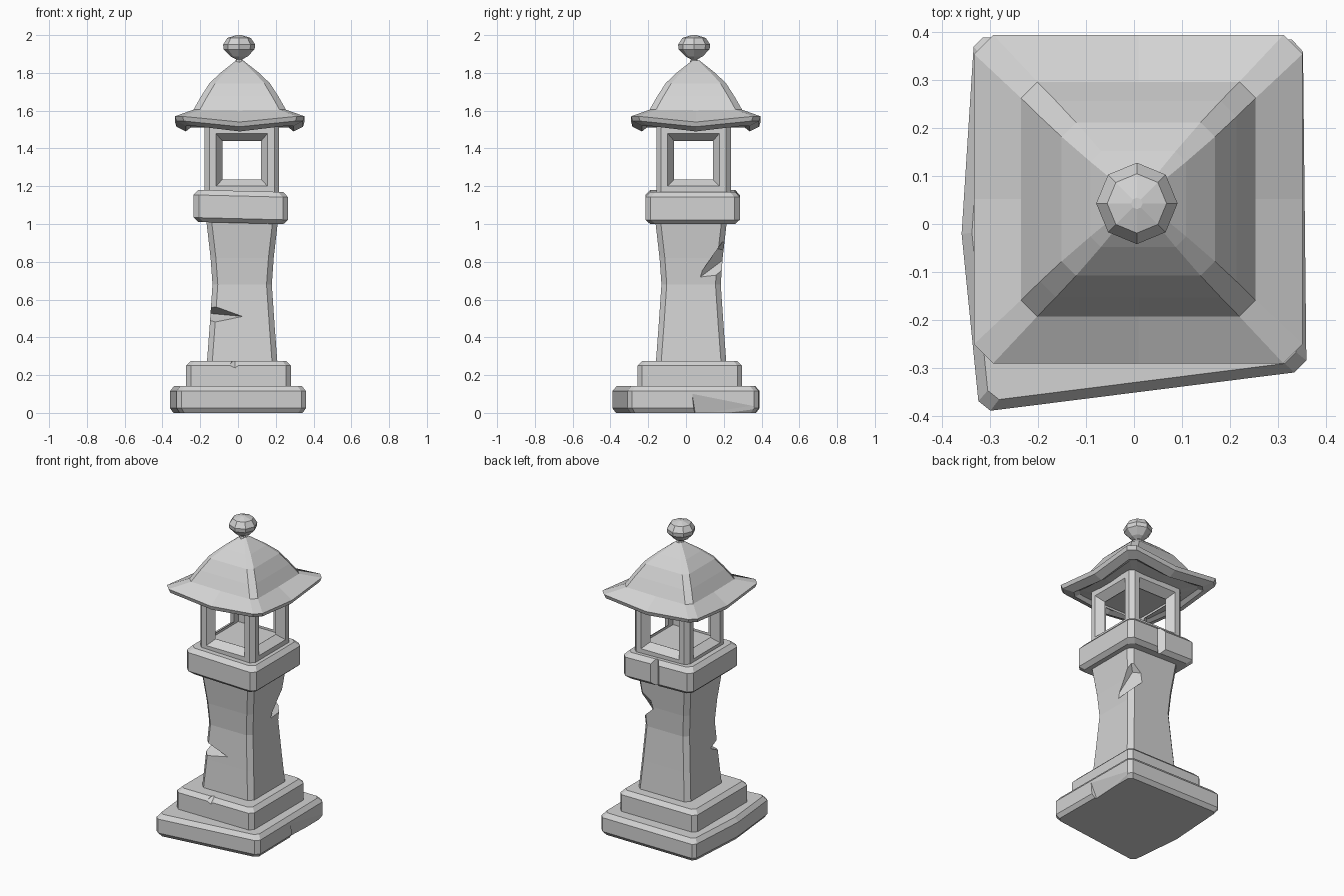
import bpy, bmesh, math
from mathutils import Vector

if "Cube" in bpy.data.objects:
    bpy.data.objects.remove(bpy.data.objects["Cube"])

stone = bpy.data.materials.new("grey stone")
stone.diffuse_color = (0.65, 0.65, 0.65, 1)
stone.use_nodes = True
stone.node_tree.nodes["Principled BSDF"].inputs["Base Color"].default_value = stone.diffuse_color


def finish(bm, name):
    bmesh.ops.remove_doubles(bm, verts=bm.verts, dist=1e-5)
    bmesh.ops.recalc_face_normals(bm, faces=bm.faces)
    me = bpy.data.meshes.new(name)
    bm.to_mesh(me)
    bm.free()
    me.materials.append(stone)
    ob = bpy.data.objects.new(name, me)
    bpy.context.collection.objects.link(ob)
    return ob


def ring(cx, cy, h, c, z, zmid=None):
    """Square ring with cut corners; zmid adds a mid point to each side."""
    pts = []
    for k in range(4):
        a = k * math.pi / 2
        side = [(h, -h + c, z), (h, h - c, z)]
        if zmid is not None:
            side.insert(1, (h, 0, zmid))
        for x, y, zz in side:
            pts.append((cx + x * math.cos(a) - y * math.sin(a),
                        cy + x * math.sin(a) + y * math.cos(a), zz))
    return pts


def loft(name, rings):
    bm = bmesh.new()
    vs = [[bm.verts.new(p) for p in r] for r in rings]
    n = len(vs[0])
    for a, b in zip(vs, vs[1:]):
        for i in range(n):
            bm.faces.new((a[i], a[(i + 1) % n], b[(i + 1) % n], b[i]))
    bm.faces.new(vs[0][::-1])
    bm.faces.new(vs[-1])
    return finish(bm, name)


def chip(ob, pts):
    """Knock a convex piece out of a part."""
    bm = bmesh.new()
    for p in pts:
        bm.verts.new(p)
    res = bmesh.ops.convex_hull(bm, input=bm.verts)
    bmesh.ops.delete(bm, geom=[v for v in bm.verts if not v.link_faces], context='VERTS')
    cutter = finish(bm, "chip_cutter")
    cutter.hide_render = True
    mod = ob.modifiers.new("chip", 'BOOLEAN')
    mod.operation = 'DIFFERENCE'
    mod.solver = 'EXACT'
    mod.object = cutter
    dg = bpy.context.evaluated_depsgraph_get()
    me = bpy.data.meshes.new_from_object(ob.evaluated_get(dg))
    ob.modifiers.clear()
    ob.data = me
    bpy.data.objects.remove(cutter)


# Uneven ground slab
outline = [(-0.30, -0.39), (0.335, -0.31), (0.36, -0.285), (0.353, 0.36), (0.33, 0.385),
           (-0.315, 0.39), (-0.335, 0.37), (-0.36, -0.02), (-0.325, -0.37)]


def slab(s, z):
    return [(x * s, y * s, z) for x, y in outline]


base = loft("base_slab", [slab(0.95, 0), slab(1, 0.025), slab(1, 0.115), slab(0.94, 0.142)])
chip(base, [(0.362, 0.03, 0.12), (0.325, 0.05, -0.01), (0.42, 0.03, -0.01), (0.42, 0.03, 0.12),
            (0.36, 0.42, 0.05), (0.345, 0.42, -0.01), (0.42, 0.42, -0.01), (0.42, 0.42, 0.05)])

# Step above the slab
step = loft("step", [ring(0.003, 0.02, 0.277, 0.025, 0.135), ring(0.003, 0.02, 0.277, 0.025, 0.25),
                     ring(0.003, 0.02, 0.252, 0.02, 0.275)])
chip(step, [(-0.06, -0.28, 0.30), (0.04, -0.28, 0.30), (-0.06, -0.28, 0.235), (-0.015, -0.28, 0.215),
            (0.03, -0.28, 0.25), (-0.015, -0.205, 0.29)])

# Waisted pillar
pillar = loft("pillar", [ring(0.022, 0.027, h, 0.028, z) for h, z in
                         ((0.187, 0.26), (0.172, 0.46), (0.157, 0.68), (0.167, 0.82), (0.19, 1.02))])
chip(pillar, [(-0.19, -0.18, 0.61), (-0.19, -0.18, 0.45), (-0.19, -0.02, 0.53),
              (0.03, -0.145, 0.51), (-0.105, -0.09, 0.51)])
chip(pillar, [(0.25, 0.25, 0.98), (0.25, 0.25, 0.68), (0.20, 0.05, 0.70), (0.15, 0.165, 0.87),
              (0.06, 0.25, 0.85)])

# Platform, slightly tilted
platform = loft("platform", [
    [(x, y, z - 0.025 * (x - 0.015)) for x, y, z in ring(0.015, 0.035, h, 0.028, z)]
    for h, z in ((0.225, 1.005), (0.25, 1.028), (0.25, 1.148), (0.225, 1.175))])
chip(platform, [(x, y, z) for z in (0.95, 1.25) for x, y in ((-0.05, 0.34), (0.10, 0.34), (0.025, 0.25))])

# Fire chamber: four walls with splayed openings joined by cut corners
bm = bmesh.new()
CX, CY, H, W = 0.02, 0.04, 0.197, 0.172
for k in range(4):
    a = k * math.pi / 2

    def rect(d, w, z0, z1):
        out = []
        for u, z in ((-w, z0), (w, z0), (w, z1), (-w, z1)):
            out.append(bm.verts.new((CX + u * math.cos(a) + d * math.sin(a),
                                     CY + u * math.sin(a) - d * math.cos(a), z)))
        return out

    loops = [rect(H, W, 1.15, 1.53), rect(H, 0.137, 1.2, 1.48),
             rect(0.15, 0.103, 1.235, 1.44), rect(0.15, 0.15, 1.22, 1.455)]
    for p, q in zip(loops, loops[1:]):
        for i in range(4):
            j = (i + 1) % 4
            bm.faces.new((p[i], p[j], q[j], q[i]))
    # corner strip
    strip = []
    for u, d, z in ((W, H, 1.15), (H, W, 1.15), (H, W, 1.53), (W, H, 1.53)):
        strip.append(bm.verts.new((CX + u * math.cos(a) + d * math.sin(a),
                                   CY + u * math.sin(a) - d * math.cos(a), z)))
    bm.faces.new(strip)
# chamber floor, ceiling and hidden outer ends
for h, c, z in ((0.15, 0, 1.22), (0.15, 0, 1.455), (H, H - W, 1.15), (H, H - W, 1.53)):
    pts = ring(CX, CY, h, c, z)
    bm.faces.new([bm.verts.new(p) for p in (pts if c else pts[::2])])
finish(bm, "fire_chamber")

# Roof: hollow eave with lifted corners, then a domed crown
loft("roof", [ring(0.009, 0.052, h, c, z, m) for h, c, z, m in (
    (0.17, 0.02, 1.51, 1.51), (0.26, 0.03, 1.53, 1.51), (0.285, 0.035, 1.52, 1.49),
    (0.335, 0.04, 1.545, 1.515), (0.343, 0.04, 1.57, 1.54), (0.245, 0.034, 1.605, 1.602),
    (0.205, 0.033, 1.675, 1.675), (0.16, 0.03, 1.745, 1.745), (0.1, 0.022, 1.802, 1.802),
    (0.02, 0.008, 1.865, 1.865))])

# Finial knob on a short neck
loft("finial", [[(0.006 + r * math.cos(i * math.pi / 4), 0.043 + r * math.sin(i * math.pi / 4), z)
                 for i in range(8)]
                for r, z in ((0.025, 1.85), (0.017, 1.872), (0.045, 1.887), (0.082, 1.925),
                             (0.085, 1.95), (0.062, 1.985), (0.012, 2.0))])
